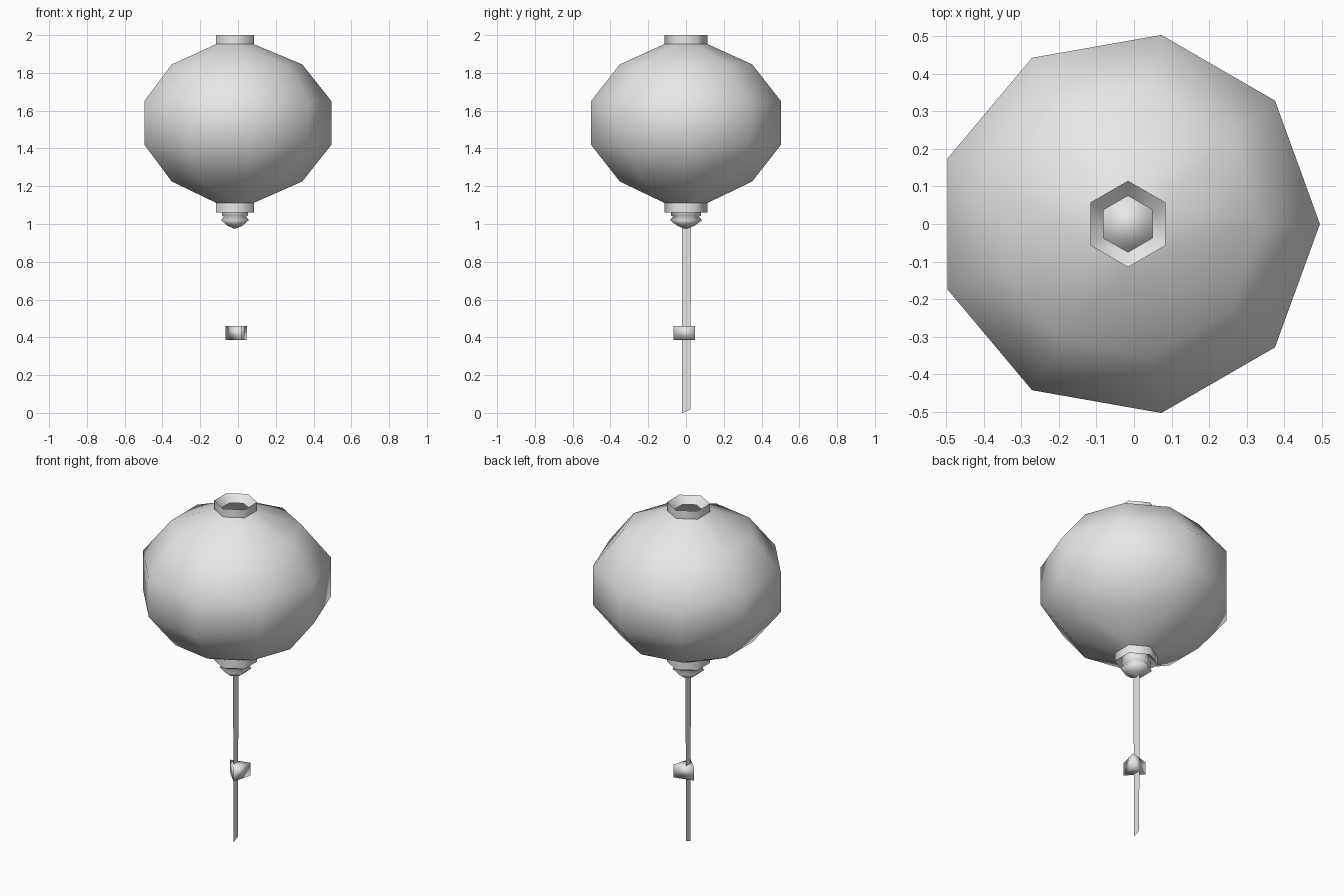
import bpy, bmesh
from math import cos, sin, radians, tau

cube = bpy.data.objects.get("Cube")
if cube:
    bpy.data.objects.remove(cube)

grey = bpy.data.materials.new("paper_grey")
grey.use_nodes = True
grey.diffuse_color = (0.8, 0.8, 0.8, 1)
grey.node_tree.nodes["Principled BSDF"].inputs["Base Color"].default_value = (0.8, 0.8, 0.8, 1)

AXIS_X = -0.016


def finish(name, bm, smooth=True):
    bmesh.ops.recalc_face_normals(bm, faces=bm.faces)
    for f in bm.faces:
        f.smooth = smooth
    mesh = bpy.data.meshes.new(name)
    bm.to_mesh(mesh)
    bm.free()
    mesh.materials.append(grey)
    obj = bpy.data.objects.new(name, mesh)
    bpy.context.collection.objects.link(obj)
    return obj


def ring(bm, r, z, sides, turn, cx):
    """Closed loop of edges around the vertical axis."""
    vs = [bm.verts.new((cx + r * cos(radians(turn) + tau * i / sides),
                        r * sin(radians(turn) + tau * i / sides), z))
          for i in range(sides)]
    return vs, [bm.edges.new((vs[i - 1], vs[i])) for i in range(sides)]


def stack(name, profile, cx=AXIS_X, caps=False, smooth=True):
    """Skin rings given as (radius, height, sides, turn)."""
    bm = bmesh.new()
    rings = [ring(bm, *p, cx) for p in profile]
    for (_, a), (_, b) in zip(rings, rings[1:]):
        bmesh.ops.bridge_loops(bm, edges=a + b)
    if caps:
        bm.faces.new(rings[0][0])
        bm.faces.new(rings[-1][0])
    return finish(name, bm, smooth)


# Nine-sided paper shade, open at both ends
stack("lantern_shade", [(0.115, 1.952, 6, 90), (0.356, 1.845, 9, 0),
                        (0.511, 1.65, 9, 0), (0.511, 1.42, 9, 0),
                        (0.356, 1.225, 9, 0), (0.115, 1.112, 6, 90)])

# Six-sided collars with an inward sloping lip
for name, inner, rim, lip in (("top_collar", 1.952, 2.0, 1.96),
                              ("bottom_collar", 1.112, 1.062, 1.1)):
    collar = stack(name, [(0.115, inner, 6, 90), (0.115, rim, 6, 90), (0.075, lip, 6, 90)],
                   smooth=False)
    collar.data.shade_smooth()
    for e in collar.data.edges:
        # keep the rim crisp
        e.use_edge_sharp = all(abs(collar.data.vertices[v].co.z - rim) < 0.001 for v in e.vertices)

# Pointed bead closing the bottom
stack("bottom_bead", [(0.076, 1.1, 6, 90), (0.08, 1.045, 6, 90), (0.068, 1.04, 6, 90),
                      (0.085, 1.02, 6, 90), (0.045, 0.99, 6, 90), (0.004, 0.975, 6, 90)], caps=True)

# Three-sided bead on the ribbon
bead = stack("ribbon_bead", [(0.068, 0.385, 3, 45), (0.068, 0.46, 3, 45)], cx=0.0, caps=True)

# Flat hanging ribbon with a slanted end
bm = bmesh.new()
bm.faces.new([bm.verts.new((AXIS_X, y, z)) for y, z in
              ((-0.02, 0), (0.024, 0.018), (0.026, 1.0), (-0.022, 1.0))])
finish("ribbon", bm, False)
